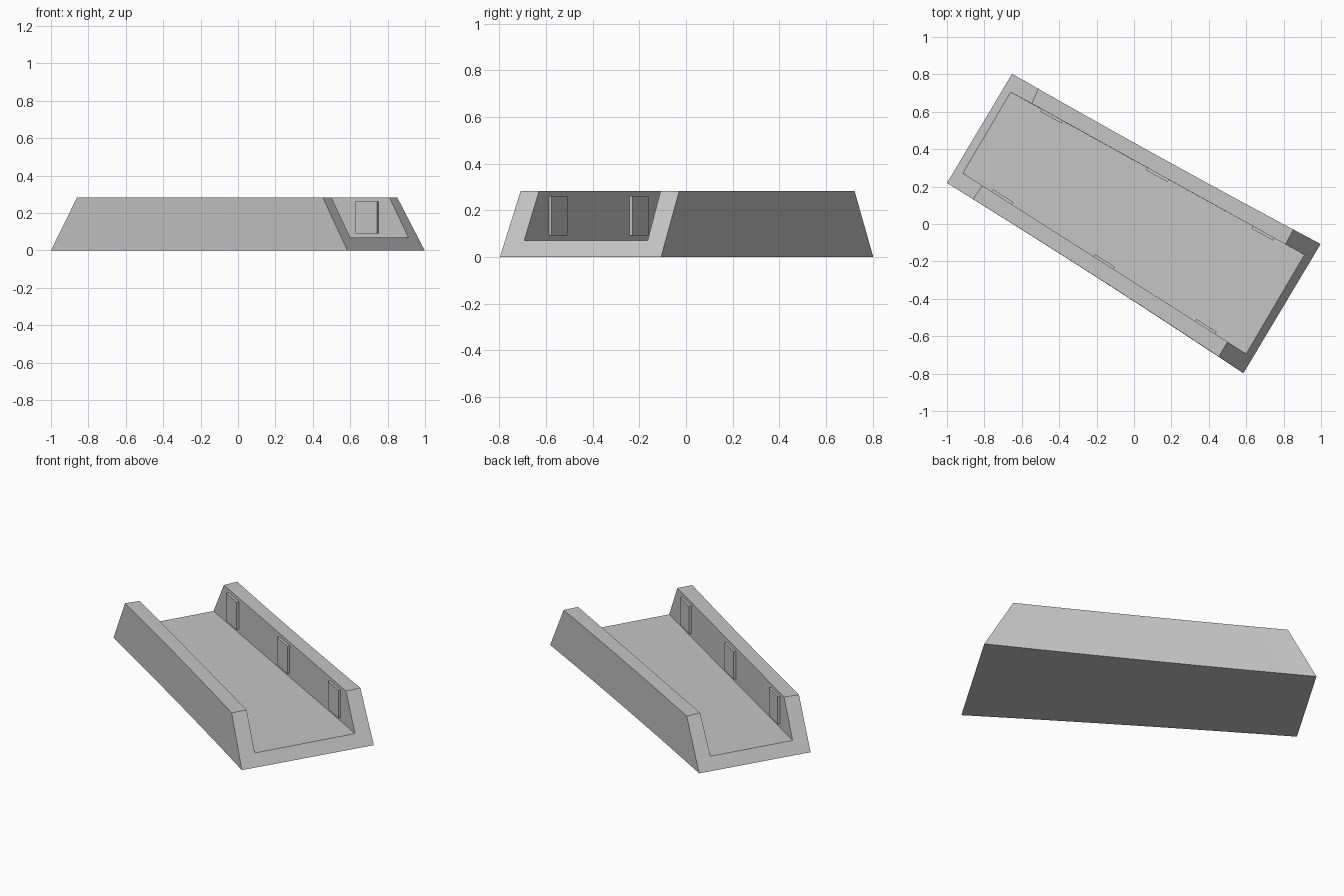
import bpy, bmesh
from mathutils import Vector

if "Cube" in bpy.data.objects:
    bpy.data.objects.remove(bpy.data.objects["Cube"])

grey = bpy.data.materials.new("light grey")
grey.diffuse_color = (0.56, 0.56, 0.56, 1)
grey.use_nodes = True
grey.node_tree.nodes["Principled BSDF"].inputs["Base Color"].default_value = grey.diffuse_color

TOP, FLOOR, STEPS = 0.283, 0.07, 10


def finish(name, bm):
    bmesh.ops.recalc_face_normals(bm, faces=bm.faces)
    mesh = bpy.data.meshes.new(name)
    bm.to_mesh(mesh)
    bm.free()
    mesh.materials.append(grey)
    obj = bpy.data.objects.new(name, mesh)
    bpy.context.collection.objects.link(obj)
    return obj


# Channel: U-shaped profile, start and end position of each corner, height, outer pinch
back_wall = [((-0.652, 0.803), (0.998, -0.107), 0, -1),
             ((-0.51, 0.725), (0.853, -0.027), TOP, -1),
             ((-0.547, 0.644), (0.81, -0.109), TOP, 0),
             ((-0.66, 0.705), (0.911, -0.165), FLOOR, 0)]
front_wall = [((-0.915, 0.272), (0.60, -0.694), FLOOR, 0),
              ((-0.81, 0.205), (0.50, -0.63), TOP, 0),
              ((-0.862, 0.131), (0.452, -0.711), TOP, 1),
              ((-1.0, 0.219), (0.585, -0.798), 0, 1)]


def corner(a, b, z, pinch, t):
    p = Vector(a).lerp(Vector(b), t)
    lo, hi = (-0.652, 0.998) if pinch < 0 else (-1.0, 0.585)
    s = (p.x - lo) / (hi - lo)
    bow = pinch * 0.008 * 4 * s * (1 - s)     # walls bow slightly inward
    return (p.x + bow * 0.5, p.y + bow * 0.86, z)


bm = bmesh.new()
rings = [[bm.verts.new(corner(*c, i / STEPS)) for c in back_wall + front_wall]
         for i in range(STEPS + 1)]
for r0, r1 in zip(rings, rings[1:]):
    for k in range(8):
        n = (k + 1) % 8
        bm.faces.new((r0[k], r0[n], r1[n], r1[k]))
bm.faces.new(rings[0])
bm.faces.new(rings[-1])
finish("channel", bm)


# Wall panels: raised plates along the inner faces of both walls
def panel(name, start, end, x0, x1, side):
    a, b = Vector(start), Vector(end)
    d = (b - a).normalized()
    inward = Vector((-d.y, d.x)) * side
    p, q = (a + (b - a) * ((x - a.x) / (b.x - a.x)) for x in (x0, x1))
    outline = [p - inward * 0.01, q - inward * 0.01, q + inward * 0.014, p + inward * 0.014]
    bm = bmesh.new()
    base = bm.faces.new([bm.verts.new((v.x, v.y, 0.092)) for v in outline])
    top = bmesh.ops.extrude_face_region(bm, geom=[base])["geom"]
    bmesh.ops.translate(bm, vec=(0, 0, 0.17),
                        verts=[v for v in top if isinstance(v, bmesh.types.BMVert)])
    finish(name, bm)


for i in range(3):
    xb = -0.495 + 0.565 * i
    panel(f"back_panel_{i + 1}", back_wall[3][0], back_wall[3][1], xb, xb + 0.115, -1)
    xf = -0.76 + 0.543 * i
    panel(f"front_panel_{i + 1}", front_wall[0][0], front_wall[0][1], xf, xf + 0.108, 1)
